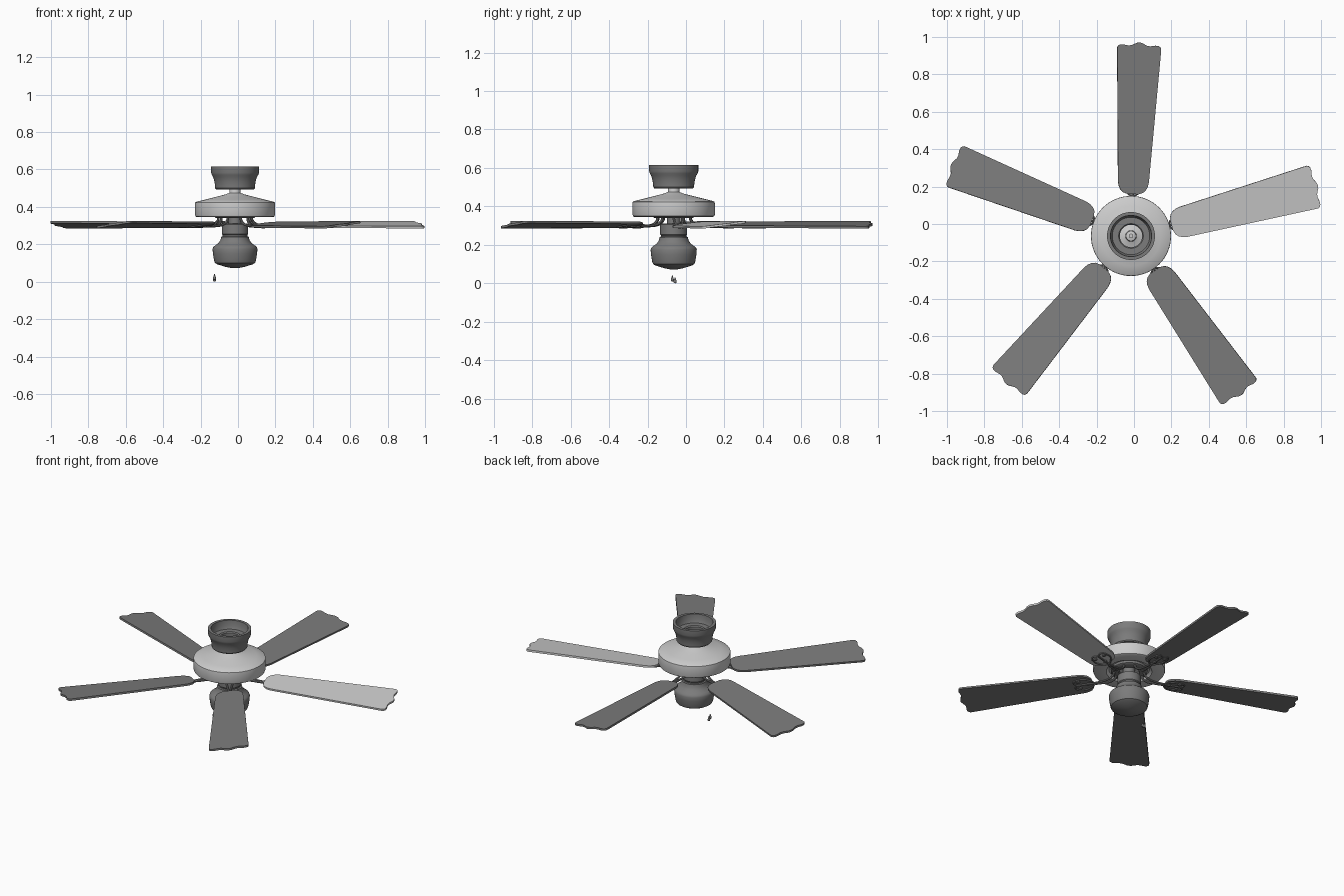
import bpy, bmesh
from math import radians, pi
from mathutils import Matrix

if "Cube" in bpy.data.objects:
    bpy.data.objects.remove(bpy.data.objects["Cube"])

CX, CY = -0.016, -0.064          # fan axis
PITCH = radians(7)
BLADE_Z = 0.305

dark = bpy.data.materials.new("dark_grey")
dark.diffuse_color = (0.2, 0.2, 0.2, 1)
dark.use_nodes = True
dark.node_tree.nodes["Principled BSDF"].inputs["Base Color"].default_value = dark.diffuse_color


def finish(bm, name, matrix, mat=None):
    bmesh.ops.remove_doubles(bm, verts=bm.verts, dist=1e-5)
    bmesh.ops.recalc_face_normals(bm, faces=bm.faces)
    me = bpy.data.meshes.new(name)
    bm.to_mesh(me)
    bm.free()
    place(bpy.data.objects.new(name, me), matrix, mat)
    bpy.ops.object.shade_smooth_by_angle(angle=radians(35))


def place(ob, matrix, mat):
    """Link, position, colour and select an object."""
    bpy.context.collection.objects.link(ob)
    ob.matrix_world = matrix
    if mat:
        ob.data.materials.append(mat)
    bpy.ops.object.select_all(action='DESELECT')
    ob.select_set(True)
    bpy.context.view_layer.objects.active = ob


def lathe(name, profile, closed=False, matrix=None, segs=64, mat=dark):
    """Spin an (r, z) profile around the z axis."""
    bm = bmesh.new()
    vs = [bm.verts.new((r, 0, z)) for r, z in profile]
    pairs = list(zip(vs, vs[1:])) + ([(vs[-1], vs[0])] if closed else [])
    es = [bm.edges.new(p) for p in pairs]
    bmesh.ops.spin(bm, geom=vs + es, cent=(0, 0, 0), axis=(0, 0, 1),
                   angle=2 * pi, steps=segs, use_duplicate=False)
    finish(bm, name, matrix or Matrix.Translation((CX, CY, 0)), mat)


def slab(name, outline, z0, z1, matrix, mat):
    """Extrude a flat outline."""
    bm = bmesh.new()
    f = bm.faces.new([bm.verts.new((x, y, z0)) for x, y in outline])
    ext = bmesh.ops.extrude_face_region(bm, geom=[f])
    moved = [g for g in ext['geom'] if isinstance(g, bmesh.types.BMVert)]
    bmesh.ops.translate(bm, verts=moved, vec=(0, 0, z1 - z0))
    finish(bm, name, matrix, mat)


def tube(name, pts, radius, matrix, cyclic=False):
    """Round bar along a smooth path."""
    cu = bpy.data.curves.new(name, 'CURVE')
    cu.dimensions = '3D'
    cu.bevel_depth = radius
    cu.bevel_resolution = 2
    cu.resolution_u = 5
    cu.use_fill_caps = True
    sp = cu.splines.new('BEZIER')
    sp.bezier_points.add(len(pts) - 1)
    for bp, p in zip(sp.bezier_points, pts):
        bp.co = p
        bp.handle_left_type = bp.handle_right_type = 'AUTO'
    sp.use_cyclic_u = cyclic
    place(bpy.data.objects.new(name, cu), matrix, dark)
    bpy.ops.object.convert(target='MESH')
    bpy.ops.object.shade_smooth_by_angle(angle=radians(40))


# ceiling canopy: open-topped bell with an inner ledge and centre hole
lathe("canopy", [(0.128, 0.616), (0.128, 0.583), (0.124, 0.571), (0.117, 0.56),
                 (0.11, 0.535), (0.107, 0.515), (0.106, 0.5), (0.101, 0.494), (0.06, 0.494),
                 (0.06, 0.556), (0.066, 0.562), (0.1, 0.562), (0.108, 0.58),
                 (0.11, 0.616)], closed=True)

# short down rod with hanger collar
lathe("down_rod", [(0, 0.525), (0.012, 0.525), (0.012, 0.515), (0.026, 0.512),
                   (0.03, 0.505), (0.03, 0.46), (0, 0.46)], mat=None)

# motor housing with conical top and recessed underside
lathe("motor_housing", [(0.028, 0.476), (0.05, 0.467), (0.1, 0.454), (0.16, 0.439),
                        (0.208, 0.427), (0.213, 0.423), (0.214, 0.414), (0.214, 0.357),
                        (0.211, 0.349), (0.203, 0.345), (0.135, 0.345), (0.13, 0.352),
                        (0.12, 0.36), (0, 0.36)], mat=None)

# rotor ring where the blade irons attach
lathe("rotor_ring", [(0.06, 0.362), (0.108, 0.362), (0.108, 0.345), (0.1, 0.34),
                     (0.06, 0.34)], closed=True)

# stem between motor and switch cup
lathe("lower_stem", [(0.035, 0.362), (0.035, 0.305)], segs=32)

# switch cup
lathe("switch_cup", [(0, 0.312), (0.062, 0.312), (0.07, 0.307), (0.07, 0.255),
                     (0.066, 0.25), (0.066, 0.243), (0.074, 0.24), (0.074, 0.234), (0, 0.234)])

# light bowl
lathe("light_bowl", [(0, 0.236), (0.074, 0.236), (0.078, 0.222), (0.088, 0.207),
                     (0.106, 0.194), (0.116, 0.186), (0.12, 0.175), (0.118, 0.15),
                     (0.112, 0.113), (0.107, 0.1), (0.095, 0.093), (0.05, 0.079),
                     (0.02, 0.073), (0, 0.072)])

# blade half outline (rounded root, scalloped tip) and bracket loop
half = [(0.224, 0.03), (0.232, 0.053), (0.246, 0.068), (0.266, 0.078), (0.29, 0.083),
        (0.99, 0.118), (1.006, 0.118), (1.016, 0.112), (1.021, 0.102), (1.022, 0.088),
        (1.019, 0.072), (1.017, 0.058), (1.019, 0.043), (1.026, 0.028), (1.033, 0.014),
        (1.035, 0.004)]
outline = [(u, -v) for u, v in half] + [(u, v) for u, v in reversed(half)]
loop = [(0.215, 0, 0), (0.25, 0.042, 0), (0.3, 0.05, 0), (0.335, 0.03, 0), (0.325, 0, 0),
        (0.335, -0.03, 0), (0.3, -0.05, 0), (0.25, -0.042, 0)]

# blades and blade irons
for i, ang in enumerate((87.5, 158.4, 229.9, 304.7, 15.1), 1):
    spin = Matrix.Translation((CX, CY, 0)) @ Matrix.Rotation(radians(ang), 4, 'Z')
    tilt = spin @ Matrix.Translation((0, 0, BLADE_Z)) @ Matrix.Rotation(PITCH, 4, 'X')
    slab(f"blade_{i}", outline, -0.006, 0.006, tilt, None if i == 5 else dark)
    # curved arms from rotor to blade root
    for s in (-1, 1):
        tube(f"iron_arm_{i}", [(0.085, 0.022 * s, 0.35), (0.09, 0.022 * s, 0.328),
                               (0.115, 0.018 * s, 0.307), (0.16, 0.01 * s, 0.299),
                               (0.22, 0.004 * s, 0.296)], 0.007, spin)
    # looped bracket under the blade root
    under = tilt @ Matrix.Translation((0, 0, -0.008))
    tube(f"iron_loop_{i}", loop, 0.005, under, cyclic=True)
    tube(f"iron_bar_{i}", [(0.21, 0, 0), (0.27, 0, 0), (0.325, 0, 0)], 0.006, under)
    for u, v in ((0.25, 0.0), (0.305, 0.032), (0.305, -0.032)):
        lathe(f"iron_screw_{i}", [(0, -0.007), (0.008, -0.006), (0.011, -0.002), (0.011, 0.004)],
              matrix=under @ Matrix.Translation((u, v, 0)), segs=12)

# pull-chain pendants
drop = [(0, 0.032), (0.002, 0.031), (0.004, 0.024), (0.007, 0.015), (0.0085, 0.008),
        (0.006, 0.002), (0, 0)]
for k, (y, z) in enumerate(((-0.071, 0.009), (-0.057, 0.0)), 1):
    lathe(f"pull_pendant_{k}", drop, matrix=Matrix.Translation((-0.126, y, z)), segs=16)
